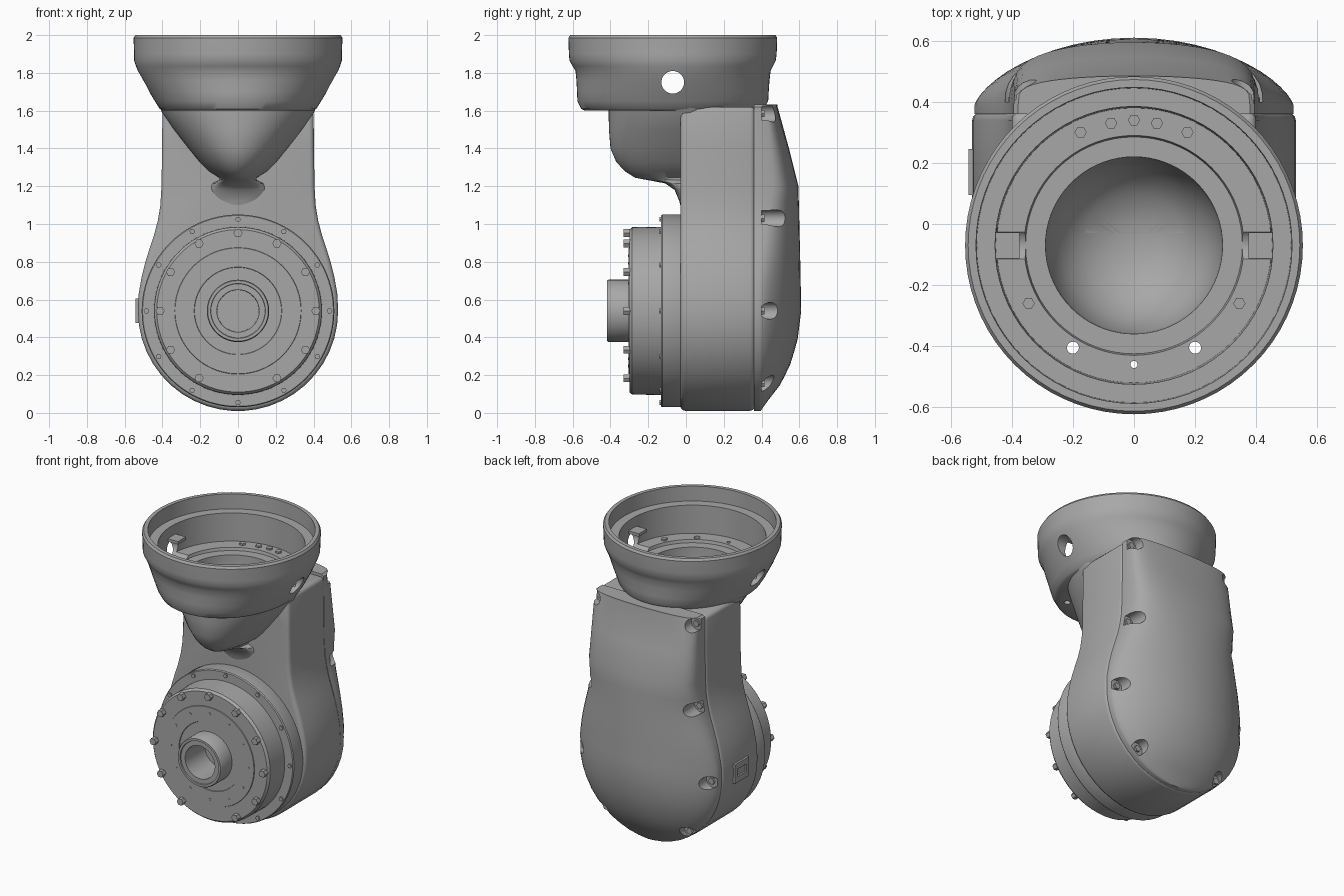
import bpy, bmesh
from math import sin, cos, pi, radians, sqrt
from mathutils import Vector

cube = bpy.data.objects.get("Cube")
if cube:
    bpy.data.objects.remove(cube)

grey = bpy.data.materials.new("cast_grey")
grey.use_nodes = True
colour = (0.39, 0.39, 0.39, 1)
grey.diffuse_color = colour
grey.node_tree.nodes["Principled BSDF"].inputs["Base Color"].default_value = colour

AXIS_Z = 0.54     # height of the joint axis
CUP_Y = -0.07     # centre of the top cup


def loft(name, rings):
    """Closed solid skinned through rings of equal point count."""
    bm = bmesh.new()
    rows = [[bm.verts.new(p) for p in ring] for ring in rings]
    n = len(rows[0])
    for a, b in zip(rows, rows[1:]):
        for i in range(n):
            j = (i + 1) % n
            bm.faces.new((a[i], a[j], b[j], b[i]))
    bm.faces.new(rows[0])
    bm.faces.new(rows[-1])
    bmesh.ops.recalc_face_normals(bm, faces=bm.faces)
    mesh = bpy.data.meshes.new(name)
    bm.to_mesh(mesh)
    bm.free()
    mesh.materials.append(grey)
    obj = bpy.data.objects.new(name, mesh)
    bpy.context.collection.objects.link(obj)
    return obj


def oval(z, rx, front, back, n=72, cy=0):
    """Horizontal oval with separate front and back depth."""
    turns = [2 * pi * i / n for i in range(n)]
    return [(rx * cos(a), cy + sin(a) * (back if sin(a) > 0 else front), z) for a in turns]


def lathe(name, profile, centre, axis="y", n=72):
    """Revolve (radius, distance) pairs about an axis through centre."""
    c = Vector(centre)
    rings = []
    for r, h in profile:
        ring = []
        for i in range(n):
            u, v = r * cos(2 * pi * i / n), r * sin(2 * pi * i / n)
            ring.append(c + Vector({"x": (h, u, v), "y": (u, h, v), "z": (u, v, h)}[axis]))
        rings.append(ring)
    return loft(name, rings)


def rod(name, centre, r, start, end, axis="y", n=24):
    return lathe(name, [(r, start), (r, end)], centre, axis, n)


def box(name, centre, size):
    x, y, z = (s / 2 for s in size)
    c = Vector(centre)
    corners = ((-x, -y), (x, -y), (x, y), (-x, y))
    return loft(name, [[c + Vector((a, b, h)) for a, b in corners] for h in (-z, z)])


def apply_mod(obj, kind, **settings):
    mod = obj.modifiers.new(kind.lower(), kind)
    for key, value in settings.items():
        setattr(mod, key, value)
    bpy.context.view_layer.objects.active = obj
    bpy.ops.object.modifier_apply(modifier=mod.name)


def cut(obj, cutters):
    for cutter in cutters:
        apply_mod(obj, "BOOLEAN", operation="DIFFERENCE", solver="EXACT", object=cutter)


def remove(objs):
    for obj in objs:
        bpy.data.objects.remove(obj)


# Pear outline shared by the housing and the rear cover: (half width, height)
outline = [(0.53 * sin(a), AXIS_Z - 0.53 * cos(a))
           for a in (radians(d) for d in (4, 10, 18, 26, 34, 42, 50, 58, 66, 74, 82, 90))]
outline += [(0.526, 0.63), (0.51, 0.72), (0.49, 0.8), (0.465, 0.88), (0.442, 0.95),
            (0.424, 1.02), (0.411, 1.1), (0.405, 1.2), (0.402, 1.4), (0.4, 1.62)]

# Main housing
loop = outline + [(-x, z) for x, z in reversed(outline)]
housing = loft("housing", [[(x, y, z) for x, z in loop] for y in (-0.03, 0.365)])
apply_mod(housing, "BEVEL", width=0.025, segments=3, limit_method="ANGLE", angle_limit=radians(60))

# Bulging neck that joins the housing and the cup
neck_steps = [(1.06, 0.06, 0.02), (1.12, 0.14, 0.035), (1.18, 0.16, 0.06), (1.215, 0.14, 0.11),
              (1.232, 0.1, 0.2), (1.245, 0.1, 0.27), (1.28, 0.155, 0.325), (1.33, 0.205, 0.37),
              (1.4, 0.262, 0.4), (1.5, 0.34, 0.408), (1.59, 0.402, 0.41), (1.66, 0.43, 0.41)]
neck = loft("neck", [oval(z, w, d, 0.25) for z, w, d in neck_steps])

# Top cup, oval at its foot and round at its rim
cup_steps = [(1.6, 0.4, 0.465, 0.46), (1.61, 0.415, 0.485, 0.48), (1.65, 0.44, 0.505, 0.505),
             (1.7, 0.47, 0.507, 0.508), (1.76, 0.505, 0.51, 0.512), (1.81, 0.53, 0.515, 0.518),
             (1.835, 0.54, 0.53, 0.53), (1.865, 0.55, 0.547, 0.545), (1.9, 0.55, 0.55, 0.55),
             (1.985, 0.553, 0.553, 0.553), (2.0, 0.543, 0.543, 0.543)]
cup = loft("cup", [oval(z, w, f, b, cy=CUP_Y) for z, w, f, b in cup_steps])

# Stepped cavity, cross hole and drain holes
cavity = lathe("cavity_cutter", [(0.52, 2.1), (0.515, 1.9), (0.455, 1.9), (0.45, 1.71), (0.36, 1.71),
                                 (0.355, 1.69), (0.29, 1.69), (0.285, 1.55), (0.24, 1.45),
                                 (0.17, 1.37), (0.06, 1.33)], (0, CUP_Y, 0), "z")
cross = rod("cross_cutter", (0, CUP_Y, 1.75), 0.06, -0.8, 0.8, "x", 32)
drains = [rod("drain_cutter", (x, y, 0), r, 1.5, 1.9, "z", 12)
          for x, y, r in ((-0.2, -0.405, 0.02), (0.2, -0.405, 0.02), (0, -0.46, 0.012))]
cut(cup, [cavity, cross] + drains)
cut(neck, [cavity])
cut(housing, [cavity])
remove([cavity, cross] + drains)

# Lugs and screws inside the cup
for side in (-1, 1):
    box("cup_lug", (side * 0.425, CUP_Y, 1.822), (0.1, 0.085, 0.02))
for x, y in ((-0.175, 0.3), (-0.075, 0.33), (0, 0.34), (0.075, 0.33), (0.175, 0.3),
             (-0.345, -0.26), (0.345, -0.26)):
    rod("cup_screw", (x, y, 0), 0.02, 1.7, 1.722, "z", 6)

# Domed rear cover: flat with round edges above, spherical below
def crown(z):
    pts = [(0.01, 0.395), (0.06, 0.43), (0.15, 0.5), (0.25, 0.55), (0.38, 0.59), (0.54, 0.61),
           (0.8, 0.605), (1.2, 0.595), (1.56, 0.505), (1.62, 0.485)]
    for (z0, y0), (z1, y1) in zip(pts, pts[1:]):
        if z <= z1:
            return y0 + (y1 - y0) * (z - z0) / (z1 - z0)
    return pts[-1][1]


cover_rings = []
for h, z in outline + [(0.385, 1.632)]:
    power = 1.4 - 0.9 * min(max((z - 0.6) / 0.6, 0), 1)
    h = h * 0.985
    ring = [(-h, 0.36, z)]
    for i in range(25):
        a = -pi / 2 + pi * i / 24
        ring.append((h * sin(a), 0.39 + (crown(z) - 0.39) * max(cos(a), 0) ** power, z))
    cover_rings.append(ring + [(h, 0.36, z)])
cover = loft("rear_cover", cover_rings)

# Screw pockets round the cover edge
pockets = [(s * x, z) for s in (-1, 1)
           for x, z in ((0.365, 1.585), (0.39, 1.03), (0.48, 0.54), (0.315, 0.155))]
cutters = [rod("pocket_cutter", (x, 0, z), 0.045, 0.4, 0.8) for x, z in pockets]
cut(cover, cutters)
remove(cutters)
for x, z in pockets:
    rod("cover_screw", (x, 0, z), 0.022, 0.38, 0.415, n=6)

# Output flange, drum and hollow hub on the joint axis
lathe("output_drum", [(0.5, 0.02), (0.51, 0), (0.51, -0.125), (0.505, -0.132), (0.445, -0.132),
                      (0.443, -0.285), (0.43, -0.3), (0.335, -0.3), (0.333, -0.305), (0.232, -0.305),
                      (0.23, -0.3), (0.165, -0.3), (0.165, -0.41), (0.16, -0.418), (0.145, -0.418),
                      (0.143, -0.41), (0.112, -0.41), (0.11, -0.2)], (0, 0, AXIS_Z), n=96)

# Rings of bolts
for i in range(12):
    a = 2 * pi * i / 12
    for name, r, size, start, end in (("drum_bolt", 0.412, 0.024, -0.28, -0.332),
                                      ("flange_screw", 0.485, 0.015, -0.12, -0.14),
                                      ("hub_screw", 0.292, 0.008, -0.29, -0.308)):
        if name != "drum_bolt" or i != 9:
            rod(name, (r * cos(a), 0, AXIS_Z + r * sin(a)), size, start, end, n=6)

# Slotted side plate
plate = box("side_plate", (-0.527, 0.17, AXIS_Z), (0.03, 0.15, 0.13))
slot = box("slot_cutter", (-0.55, 0.17, AXIS_Z), (0.04, 0.1, 0.05))
cut(plate, [slot])
remove([slot])

# Smooth shading with sharp creases
bpy.ops.object.select_all(action="DESELECT")
for obj in bpy.context.collection.objects:
    if obj.type == "MESH" and len(obj.data.vertices) > 30:
        obj.select_set(True)
        bpy.context.view_layer.objects.active = obj
bpy.ops.object.shade_smooth_by_angle(angle=radians(35))
